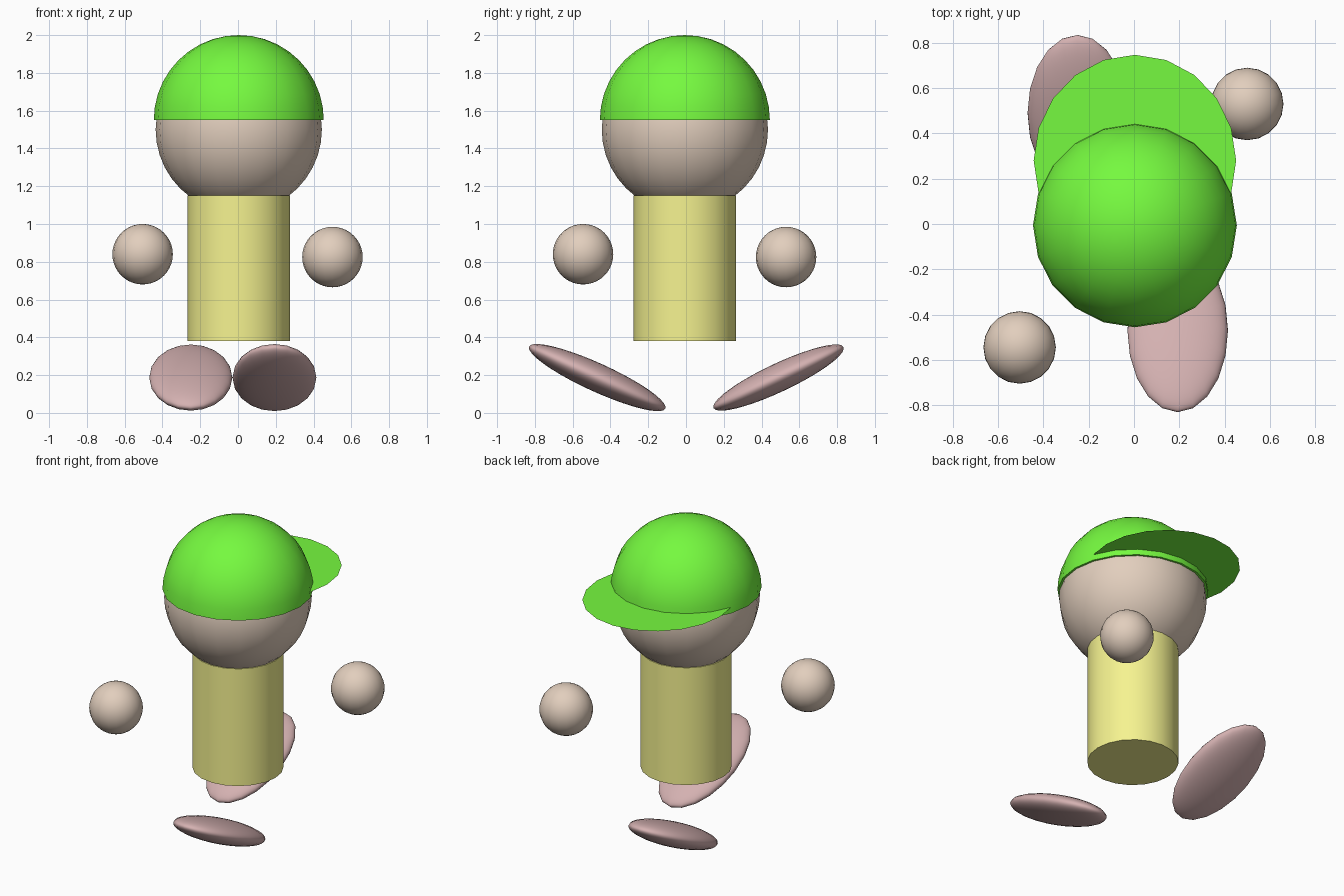
import bpy, bmesh
from math import radians

if "Cube" in bpy.data.objects:
    bpy.data.objects.remove(bpy.data.objects["Cube"])

CX, CY = 0.004, -0.006   # axis of the standing body


def material(name, rgb):
    m = bpy.data.materials.new(name)
    m.diffuse_color = (*rgb, 1)
    m.use_nodes = True
    m.node_tree.nodes["Principled BSDF"].inputs["Base Color"].default_value = m.diffuse_color
    return m


SKIN = material("skin", (0.76, 0.62, 0.51))
GREEN = material("cap_green", (0.18, 0.95, 0.05))
YELLOW = material("shirt_yellow", (0.92, 0.90, 0.28))
BROWN = material("shoe_brown", (0.66, 0.44, 0.44))


def finish(name, mat):
    ob = bpy.context.object
    ob.name = name
    ob.data.materials.append(mat)
    bpy.ops.object.shade_smooth_by_angle(angle=radians(40))
    return ob


def ball(name, loc, size, mat, tilt=0):
    bpy.ops.mesh.primitive_uv_sphere_add(segments=20, ring_count=20, radius=1,
                                         location=loc, rotation=(radians(tilt), 0, 0))
    bpy.context.object.scale = size
    return finish(name, mat)


# Head and body
ball("head", (CX, CY, 1.50), (0.44,) * 3, SKIN)
bpy.ops.mesh.primitive_cylinder_add(vertices=20, radius=0.272, depth=0.77,
                                    location=(CX, CY, 0.765))
finish("body", YELLOW)

# Cap: half ball, closed underneath, with a paper-thin brim at the back
dome = ball("cap_dome", (CX, CY, 1.55), (0.45,) * 3, GREEN)
bm = bmesh.new()
bm.from_mesh(dome.data)
bmesh.ops.bisect_plane(bm, geom=bm.verts[:] + bm.edges[:] + bm.faces[:],
                       plane_co=(0, 0, 0), plane_no=(0, 0, 1), clear_inner=True)
bmesh.ops.holes_fill(bm, edges=[e for e in bm.edges if e.is_boundary])
bmesh.ops.recalc_face_normals(bm, faces=bm.faces)
bm.to_mesh(dome.data)
bm.free()
bpy.ops.object.shade_smooth_by_angle(angle=radians(40))

bpy.ops.mesh.primitive_circle_add(vertices=20, radius=1, fill_type='NGON',
                                  location=(CX, 0.28, 1.588))
bpy.context.object.scale = (0.447, 0.467, 1)
finish("cap_brim", GREEN)

# Floating hands
ball("hand_front", (-0.505, -0.545, 0.84), (0.16,) * 3, SKIN)
ball("hand_back", (0.50, 0.53, 0.825), (0.16,) * 3, SKIN)

# Flat feet, outer ends raised
ball("foot_front", (0.193, -0.47, 0.187), (0.222, 0.396, 0.075), BROWN, -24.5)
ball("foot_back", (-0.25, 0.49, 0.187), (0.22, 0.38, 0.075), BROWN, 25.2)
